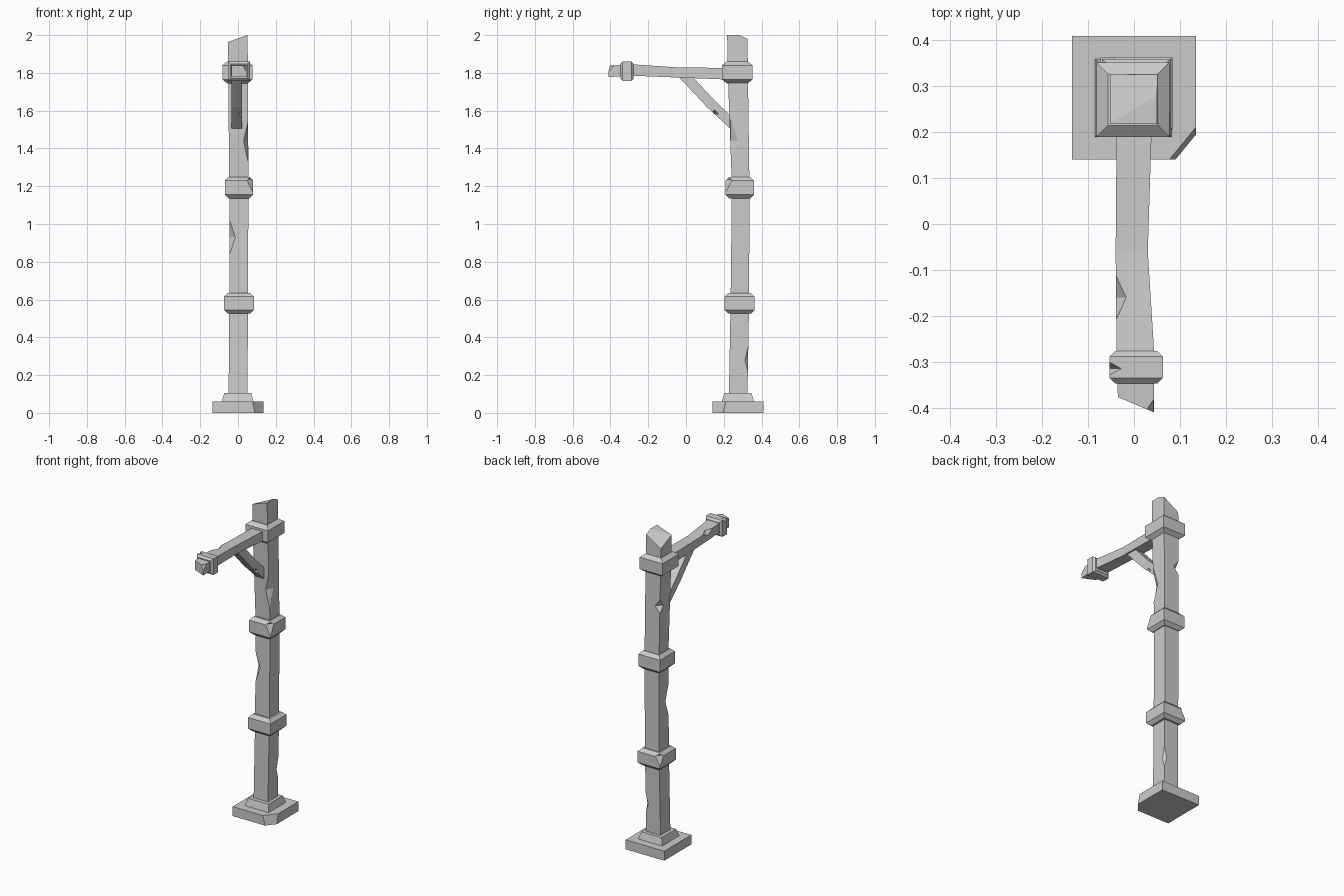
import bpy, bmesh
from mathutils import Vector

if "Cube" in bpy.data.objects:
    bpy.data.objects.remove(bpy.data.objects["Cube"])


def finish(name, bm):
    bmesh.ops.recalc_face_normals(bm, faces=bm.faces[:])
    me = bpy.data.meshes.new(name)
    bm.to_mesh(me)
    bm.free()
    ob = bpy.data.objects.new(name, me)
    bpy.context.scene.collection.objects.link(ob)
    return ob


def loft(name, sections, axis='z'):
    """Rectangular sections (t, a0, a1, b0, b1) joined along an axis."""
    bm = bmesh.new()
    rings = []
    for t, a0, a1, b0, b1 in sections:
        pts = [(a0, b0), (a1, b0), (a1, b1), (a0, b1)]
        rings.append([bm.verts.new((a, b, t) if axis == 'z' else (a, t, b)) for a, b in pts])
    for r, s in zip(rings, rings[1:]):
        for i in range(4):
            j = (i + 1) % 4
            bm.faces.new((r[i], r[j], s[j], s[i]))
    bm.faces.new(rings[0])
    bm.faces.new(rings[-1])
    return finish(name, bm)


def band(name, t0, t1, a0, a1, b0, b1, axis='z', inset=0.02, lip=0.02):
    small = (a0 + inset, a1 - inset, b0 + inset, b1 - inset)
    full = (a0, a1, b0, b1)
    return loft(name, [(t0, *small), (t0 + lip, *full), (t1 - lip, *full), (t1, *small)], axis)


def slice_off(ob, co, no):
    """Remove everything on the normal's side of a plane and cap the cut."""
    bm = bmesh.new()
    bm.from_mesh(ob.data)
    bmesh.ops.bisect_plane(bm, geom=bm.verts[:] + bm.edges[:] + bm.faces[:], dist=1e-5,
                           plane_co=co, plane_no=Vector(no).normalized(), clear_outer=True)
    bmesh.ops.holes_fill(bm, edges=[e for e in bm.edges if e.is_boundary], sides=0)
    bmesh.ops.recalc_face_normals(bm, faces=bm.faces[:])
    bm.to_mesh(ob.data)
    bm.free()


def chip(ob, at, radii):
    """Carve a diamond-shaped chip out of an edge or corner."""
    bm = bmesh.new()
    c = Vector(at)
    v = {}
    for k in range(3):
        for s in (-1, 1):
            d = Vector((0, 0, 0))
            d[k] = s * radii[k]
            v[k, s] = bm.verts.new(c + d)
    for x in (-1, 1):
        for y in (-1, 1):
            for z in (-1, 1):
                bm.faces.new((v[0, x], v[1, y], v[2, z]))
    cutter = finish("chip_cutter", bm)
    cutter.hide_render = True
    m = ob.modifiers.new("chip", 'BOOLEAN')
    m.operation, m.solver, m.object = 'DIFFERENCE', 'EXACT', cutter
    bpy.context.view_layer.objects.active = ob
    bpy.ops.object.modifier_apply(modifier=m.name)
    bpy.data.objects.remove(cutter)


# Stepped foot with one broken corner
base = loft("base_plate", [(0, -.135, .135, .14, .41), (.06, -.135, .135, .14, .41)])
slice_off(base, (.09, .14, 0), (.77, -.63, .17))
loft("base_step", [(.06, -.085, .082, .19, .36), (.105, -.073, .07, .203, .347)])

# Weathered post with a split, slanted top
post = loft("post", [(.08, -.05, .05, .227, .325), (.58, -.046, .053, .236, .334),
                     (1.2, -.046, .055, .243, .336), (1.78, -.052, .053, .222, .328),
                     (2.05, -.053, .05, .217, .325)])
slice_off(post, (.05, .22, 2.0), (-.35, 0, 1))
slice_off(post, (.05, .28, 2.0), (-.61, .44, 1))
for at, r in [((.054, .236, 1.44), (.025, .04, .12)), ((-.046, .24, .93), (.032, .032, .1)),
              ((.052, .331, .28), (.02, .02, .08)), ((-.05, .331, 1.55), (.035, .035, .045))]:
    chip(post, at, r)

# Collars round the post
lower = band("lower_collar", .525, .635, -.073, .084, .205, .363)
chip(lower, (-.073, .363, .62), (.035, .035, .06))
middle = band("middle_collar", 1.135, 1.25, -.07, .08, .21, .36)
chip(middle, (.08, .21, 1.235), (.035, .035, .07))
band("upper_collar", 1.745, 1.86, -.082, .077, .19, .352, inset=.025)

# Bent cross arm with a slanted end
arm = loft("arm", [(.26, -.038, .038, 1.765, 1.825), (.19, -.038, .038, 1.766, 1.826),
                   (-.06, -.04, .03, 1.776, 1.83), (-.28, -.038, .044, 1.785, 1.845),
                   (-.45, -.033, .044, 1.776, 1.836)], 'y')
slice_off(arm, (.043, -.41, 1.8), (-.42, -1, 0))
chip(arm, (-.039, -.16, 1.837), (.022, .055, .025))
chip(arm, (.043, -.41, 1.837), (.02, .03, .03))

# Collar at the arm end
end = band("arm_collar", -.347, -.277, -.053, .063, 1.758, 1.86, 'y', .012, .012)
chip(end, (-.053, -.315, 1.86), (.025, .014, .025))

# Bent diagonal brace
bm = bmesh.new()
outline = [(-.045, 1.785), (.03, 1.785), (.15, 1.655), (.25, 1.56), (.25, 1.49), (.11, 1.62)]
left = [bm.verts.new((-.035, y, z)) for y, z in outline]
right = [bm.verts.new((.021, y, z)) for y, z in outline]
bm.faces.new(left)
bm.faces.new(right)
for i in range(6):
    j = (i + 1) % 6
    bm.faces.new((left[i], left[j], right[j], right[i]))
brace = finish("brace", bm)
chip(brace, (.021, .15, 1.583), (.025, .022, .022))
